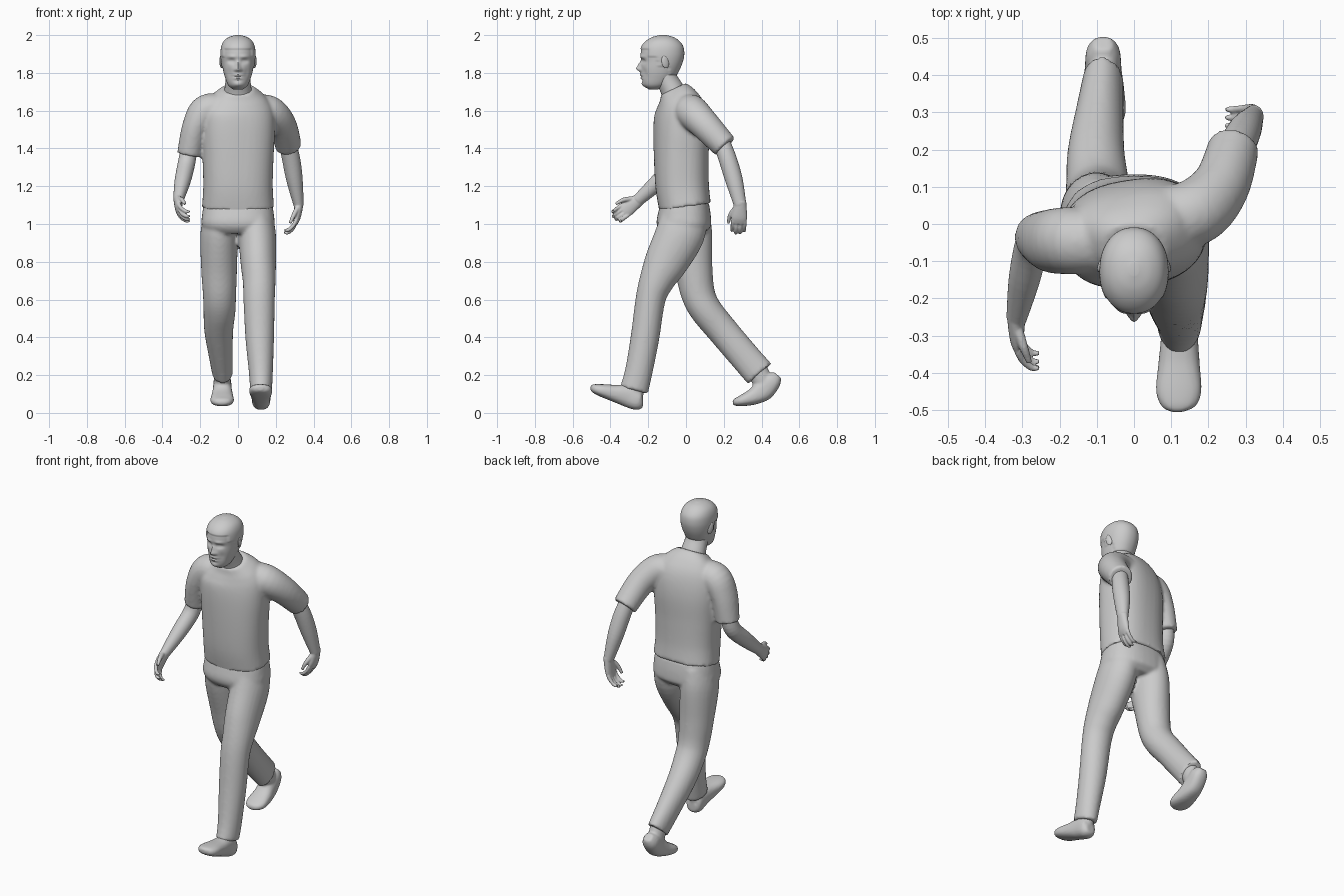
import bpy, bmesh
from math import sin, cos, pi, radians, exp, copysign
from mathutils import Vector


def catmull(a, b, c, d, t):
    return [0.5 * (2 * q + (r - p) * t + (2 * p - 5 * q + 4 * r - s) * t * t
                   + (3 * q - p - 3 * r + s) * t ** 3) for p, q, r, s in zip(a, b, c, d)]


def loft(name, rings, ref=(0, 1, 0), power=2.0, seg=28, steps=5, flat=False):
    """Smooth tube through rings of (x, y, z, half width, half depth, yaw)."""
    rings = [tuple(r) + (0,) * (6 - len(r)) for r in rings]
    n = len(rings)
    path = []
    for i in range(n - 1):
        quad = [rings[max(i - 1, 0)], rings[i], rings[i + 1], rings[min(i + 2, n - 1)]]
        path += [catmull(*quad, k / steps) for k in range(steps)]
    path.append(list(rings[-1]))
    bm = bmesh.new()
    loops = []
    for i, r in enumerate(path):
        t = Vector(path[min(i + 1, len(path) - 1)][:3]) - Vector(path[max(i - 1, 0)][:3])
        t = Vector((0, 0, 1)) if flat else t.normalized()
        u = Vector(ref)
        if r[5]:
            u = Vector((-sin(radians(r[5])), cos(radians(r[5])), 0))
        u = (u - t * u.dot(t)).normalized()
        v = t.cross(u)
        loop = []
        for k in range(seg):
            a = 2 * pi * k / seg
            c = copysign(abs(cos(a)) ** (2 / power), cos(a))
            s = copysign(abs(sin(a)) ** (2 / power), sin(a))
            loop.append(bm.verts.new(Vector(r[:3]) + v * c * max(r[3], .002) + u * s * max(r[4], .002)))
        loops.append(loop)
    for p, q in zip(loops, loops[1:]):
        for k in range(seg):
            bm.faces.new((p[k], p[(k + 1) % seg], q[(k + 1) % seg], q[k]))
    bm.faces.new(loops[0])
    bm.faces.new(loops[-1])
    bmesh.ops.recalc_face_normals(bm, faces=bm.faces)
    mesh = bpy.data.meshes.new(name)
    bm.to_mesh(mesh)
    bm.free()
    ob = bpy.data.objects.new(name, mesh)
    bpy.context.collection.objects.link(ob)
    return ob


def select(objs):
    bpy.ops.object.select_all(action='DESELECT')
    for o in objs:
        o.select_set(True)
    bpy.context.view_layer.objects.active = objs[0]


def smooth(ob, angle=45):
    select([ob])
    bpy.ops.object.shade_smooth_by_angle(angle=radians(angle))


def fuse(name, objs, voxel, rounds):
    """Join overlapping tubes into one skin."""
    select(objs)
    bpy.ops.object.join()
    ob = bpy.context.object
    ob.name = name
    m = ob.modifiers.new("skin", 'REMESH')
    m.mode, m.voxel_size = 'VOXEL', voxel
    m = ob.modifiers.new("relax", 'SMOOTH')
    m.factor, m.iterations = 0.5, rounds
    bpy.ops.object.convert(target='MESH')
    smooth(ob)
    return ob


# Shirt: twisted torso and two sleeves
torso = loft("torso", [(0, -.005, 1.09, .191, .138, 0), (0, -.02, 1.2, .184, .141, 3),
                       (0, -.025, 1.35, .188, .143, 6), (0, -.025, 1.5, .195, .143, 10),
                       (0, -.03, 1.6, .188, .13, 12), (0, -.045, 1.665, .15, .105, 8),
                       (0, -.067, 1.715, .085, .073, 1)], power=2.4, seg=40)
sleeve_l = loft("sleeve_l", [(.06, .02, 1.61, .07, .08), (.16, .03, 1.595, .087, .09),
                             (.232, .10, 1.525, .077, .08), (.268, .207, 1.41, .069, .068)])
sleeve_r = loft("sleeve_r", [(-.06, -.05, 1.61, .07, .08), (-.165, -.045, 1.6, .087, .09),
                             (-.225, -.045, 1.51, .072, .085), (-.258, -.035, 1.365, .065, .066)])
fuse("shirt", [torso, sleeve_l, sleeve_r], .01, 4)

# Trousers: hips, forward left leg, trailing right leg
hips = loft("hips", [(0, -.005, 1.12, .18, .125), (0, -.008, 1.05, .19, .14),
                     (0, -.012, .99, .192, .143), (0, -.012, .95, .15, .11)], power=2.4, seg=40)
leg_l = loft("leg_l", [(.09, -.005, 1.07, .085, .12), (.101, -.03, .95, .099, .13),
                       (.107, -.105, .8, .094, .115), (.112, -.155, .7, .087, .093),
                       (.112, -.188, .6, .083, .079), (.115, -.217, .4, .076, .076),
                       (.121, -.25, .22, .064, .073), (.122, -.275, .12, .058, .076)])
leg_r = loft("leg_r", [(-.09, 0, 1.07, .085, .12), (-.1, .012, .95, .099, .127),
                       (-.1, .04, .76, .095, .101), (-.098, .064, .63, .088, .09),
                       (-.098, .105, .545, .085, .085), (-.102, .19, .44, .077, .082),
                       (-.092, .3, .31, .064, .081), (-.082, .39, .207, .054, .082)])
fuse("trousers", [hips, leg_l, leg_r], .01, 4)

# Shoes with ankles
foot_l = loft("foot_l", [(.121, -.228, .06, .025, .025), (.122, -.25, .063, .047, .05),
                         (.122, -.31, .09, .05, .058), (.121, -.38, .104, .056, .045),
                         (.12, -.45, .12, .061, .033), (.118, -.49, .13, .045, .022),
                         (.118, -.505, .131, .015, .012)], ref=(0, 0, 1), power=2.4)
ankle_l = loft("ankle_l", [(.122, -.265, .17, .045, .055), (.122, -.285, .08, .045, .055)])
fuse("left_shoe", [foot_l, ankle_l], .007, 3)
foot_r = loft("foot_r", [(-.083, .485, .2, .025, .025), (-.083, .46, .172, .045, .047),
                         (-.083, .41, .122, .05, .058), (-.083, .36, .088, .057, .045),
                         (-.084, .30, .066, .062, .031), (-.084, .262, .057, .045, .02),
                         (-.084, .247, .056, .015, .01)], ref=(0, 0, 1), power=2.4)
ankle_r = loft("ankle_r", [(-.082, .375, .23, .044, .055), (-.083, .42, .14, .044, .055)])
fuse("right_shoe", [foot_r, ankle_r], .007, 3)


# Forearms and hands
def arm(name, forearm, axis, spread, curl):
    wrist, axis, spread, curl = Vector(forearm[-1][:3]), Vector(axis), Vector(spread), Vector(curl)

    def at(a, s, c, w, d):
        return (*(wrist + axis * a + spread * s + curl * c), w, d)
    parts = [loft("forearm", forearm),
             loft("palm", [at(-.02, 0, 0, .026, .031), at(.03, 0, 0, .022, .038),
                           at(.07, 0, .002, .018, .042), at(.1, 0, .008, .012, .038)], ref=spread),
             loft("thumb", [at(.02, -.025, .005, .014, .014), at(.06, -.048, .02, .012, .012),
                            at(.105, -.055, .035, .008, .008)], ref=spread, seg=12)]
    for s, reach in ((-.032, .14), (-.011, .153), (.011, .15), (.032, .138)):
        parts.append(loft("finger", [at(.085, s, .005, .011, .0105), at(reach - .025, s, .018, .0105, .01),
                                     at(reach, s, .042, .0095, .009), at(reach, s, .062, .006, .006)],
                          ref=spread, seg=12))
    fuse(name, parts, .0045, 2)


arm("left_arm", [(.262, .19, 1.43, .045, .045), (.282, .222, 1.34, .048, .048),
                 (.3, .255, 1.23, .043, .046), (.321, .287, 1.1, .027, .033)],
    (-.1, -.08, -.99), (0, 1, -.08), (-1, 0, .1))
arm("right_arm", [(-.26, -.035, 1.39, .045, .045), (-.275, -.06, 1.31, .046, .048),
                  (-.295, -.15, 1.22, .042, .044), (-.316, -.255, 1.125, .027, .032)],
    (0, -.8, -.6), (0, .6, -.8), (1, 0, 0))

# Head: skull from level slices (height, front y, back y, half width)
slices = [(1.712, -.195, -.15, .025), (1.735, -.226, -.10, .052), (1.78, -.236, -.058, .07),
          (1.82, -.239, -.036, .08), (1.86, -.237, -.021, .086), (1.90, -.24, -.014, .089),
          (1.94, -.232, -.019, .085), (1.97, -.208, -.04, .071), (1.99, -.175, -.07, .045),
          (2.0, -.138, -.105, .012)]
head = loft("head", [(0, (f + b) / 2, z, w, (b - f) / 2) for z, f, b, w in slices],
            power=2.15, seg=72, steps=7, flat=True)
# Facial relief as soft bumps: x, z, x radius, z radius, push along y
bumps = [(0, 1.822, .013, .014, -.024), (0, 1.845, .009, .016, -.013), (.014, 1.816, .008, .008, -.008),
         (.034, 1.862, .018, .011, .013), (.034, 1.861, .010, .006, -.005), (.034, 1.886, .024, .008, -.006),
         (0, 1.79, .022, .006, -.008), (0, 1.772, .02, .006, -.007), (0, 1.781, .026, .003, .004),
         (0, 1.76, .02, .006, .004), (0, 1.738, .022, .012, -.006), (.045, 1.8, .014, .025, .006)]
for v in head.data.vertices:
    x, y, z = v.co
    if y < -.15:
        for bx, bz, rx, rz, push in bumps:
            v.co.y += push * exp(-((abs(x) - bx) / rx) ** 2 - ((z - bz) / rz) ** 2)
    # raised hair with a hairline round the face
    line = 1.927 if y < -.195 else 1.885 if y < -.15 else 1.835 if y < -.09 else 1.79
    if z > line:
        v.co.x *= 1.045
        v.co.y = -.125 + (y + .125) * 1.045
smooth(head, 60)

neck = loft("neck", [(0, -.055, 1.65, .08, .07), (0, -.068, 1.7, .073, .064),
                     (0, -.098, 1.76, .066, .057), (0, -.12, 1.82, .064, .055)])
smooth(neck)

# Ears
for side, label in ((1, "left_ear"), (-1, "right_ear")):
    bpy.ops.mesh.primitive_uv_sphere_add(segments=20, ring_count=12, radius=1,
                                         location=(side * .088, -.11, 1.858),
                                         rotation=(radians(12), 0, side * radians(20)))
    ear = bpy.context.object
    ear.name = label
    ear.scale = (.009, .02, .034)
    smooth(ear)
